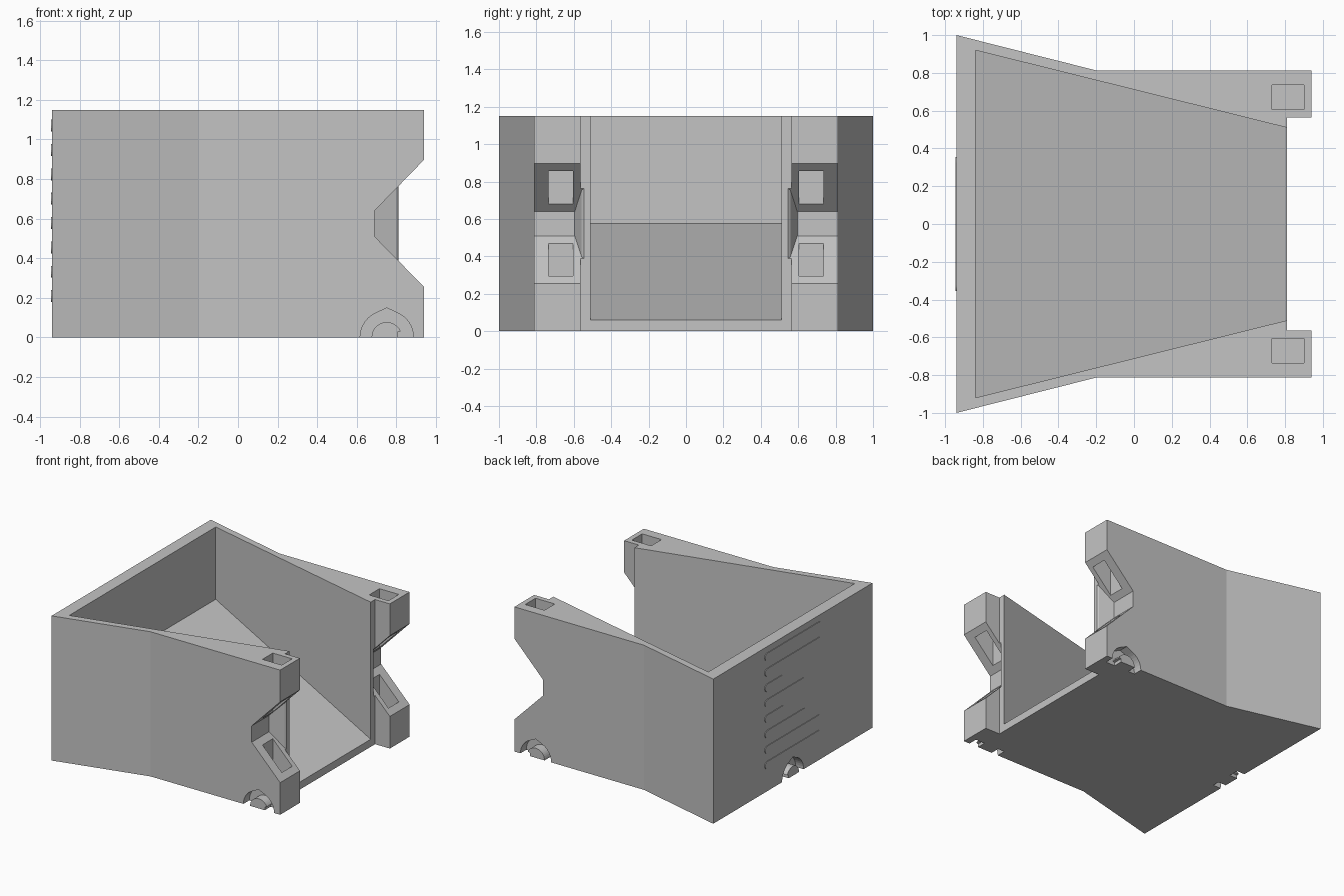
import bpy, bmesh, math
from mathutils import Matrix

if "Cube" in bpy.data.objects:
    bpy.data.objects.remove(bpy.data.objects["Cube"])

grey = bpy.data.materials.new("light_grey")
grey.use_nodes = True
COLOUR = (0.55, 0.55, 0.55, 1)
grey.diffuse_color = COLOUR
grey.node_tree.nodes["Principled BSDF"].inputs["Base Color"].default_value = COLOUR

HEIGHT = 1.15


def prism(name, outline, low, high, matrix=None):
    """Extrude a plan outline; low and high give z as functions of x."""
    bm = bmesh.new()
    bottom = [bm.verts.new((x, y, low(x))) for x, y in outline]
    top = [bm.verts.new((x, y, high(x))) for x, y in outline]
    bm.faces.new(bottom)
    bm.faces.new(top)
    for i in range(len(outline)):
        j = (i + 1) % len(outline)
        bm.faces.new((bottom[i], bottom[j], top[j], top[i]))
    if matrix:
        bm.transform(matrix)
    bmesh.ops.recalc_face_normals(bm, faces=bm.faces)
    mesh = bpy.data.meshes.new(name)
    bm.to_mesh(mesh)
    bm.free()
    mesh.materials.append(grey)
    obj = bpy.data.objects.new(name, mesh)
    bpy.context.collection.objects.link(obj)
    return obj


def level(z):
    return lambda x: z


def cut(target, cutter):
    mod = target.modifiers.new("cut", 'BOOLEAN')
    mod.operation = 'DIFFERENCE'
    mod.solver = 'EXACT'
    mod.object = cutter
    with bpy.context.temp_override(object=target, active_object=target):
        bpy.ops.object.modifier_apply(modifier=mod.name)
    bpy.data.objects.remove(cutter)


def arc(radius, start, end, steps, cx=0):
    angles = [math.radians(start + (end - start) * i / steps) for i in range(steps + 1)]
    return [(cx + radius * math.cos(a), radius * math.sin(a)) for a in angles]


# Flared body with two front posts
half = [(-0.94, 1), (-0.2, 0.813), (0.94, 0.813), (0.94, 0.565), (0.81, 0.565)]
outline = half + [(x, -y) for x, y in reversed(half)]
body = prism("housing_body", outline, level(0), level(HEIGHT))

# Tapered cavity with a sloping floor, open at the post end
end_x = 0.9
inner_slope = (0.51 - 0.92) / 1.65
end_y = 0.92 + inner_slope * (end_x + 0.84)
cavity = [(-0.84, 0.92), (end_x, end_y), (end_x, -end_y), (-0.84, -0.92)]
cut(body, prism("cavity_cutter", cavity,
                lambda x: 0.575 - (x + 0.84) * 0.515 / 1.65, level(1.3)))

# V notches and square shafts in both posts
notch = [(0.69, 0.595), (0.8, 0.558), (0.81, 0.546), (1, 0.546), (1, 0.9), (0.69, 0.9)]
shaft = [(0.73, 0.605), (0.9, 0.605), (0.9, 0.735), (0.73, 0.735)]
for side in (1, -1):
    flip = Matrix.Diagonal((1, side, 1, 1))
    cut(body, prism("notch_cutter", notch,
                    lambda x: 0.51 - 1.02 * (x - 0.69),
                    lambda x: 0.64 + 1.03 * (x - 0.69), flip))
    cut(body, prism("shaft_cutter", shaft, level(0.1), level(1.3), flip))

# Arched grooves around half-round keyed plugs at the bottom edge
outer = arc(0.135, 0, 65, 7) + [(0, 0.149)] + arc(0.135, 115, 180, 7)
plug = arc(0.077, 180, 30, 14) + [(0.07, 0.03), (0.053, 0.026)]
groove = ([(0.135, -0.05)] + outer + [(-0.135, -0.05), (-0.077, -0.05)]
          + plug + [(0.053, -0.05)])
places = [
    Matrix(((1, 0, 0, 0.752), (0, 0, 1, -0.88), (0, 1, 0, 0), (0, 0, 0, 1))),
    Matrix(((1, 0, 0, 0.752), (0, 0, -1, 0.88), (0, 1, 0, 0), (0, 0, 0, 1))),
    Matrix(((0, 0, 1, -1.01), (1, 0, 0, 0), (0, 1, 0, 0), (0, 0, 0, 1))),
]
for place in places:
    cut(body, prism("groove_cutter", groove, level(0), level(0.14), place))

# Raised round-ended bars on the wide wall
LONG, SHORT, MEDIUM = -0.355, 0.11, -0.16
ends = [LONG, LONG, SHORT, MEDIUM, SHORT, MEDIUM, LONG, LONG]
r = 0.03
for i, end in enumerate(ends):
    shape = arc(r, -90, 90, 8, 0.355 - r) + arc(r, 90, 270, 8, end + r)
    z = 1.07 - i * 0.123
    place = Matrix(((0, 0, -1, -0.939), (1, 0, 0, 0), (0, 1, 0, z), (0, 0, 0, 1)))
    prism(f"raised_bar_{i + 1}", shape, level(0), level(0.006), place)
